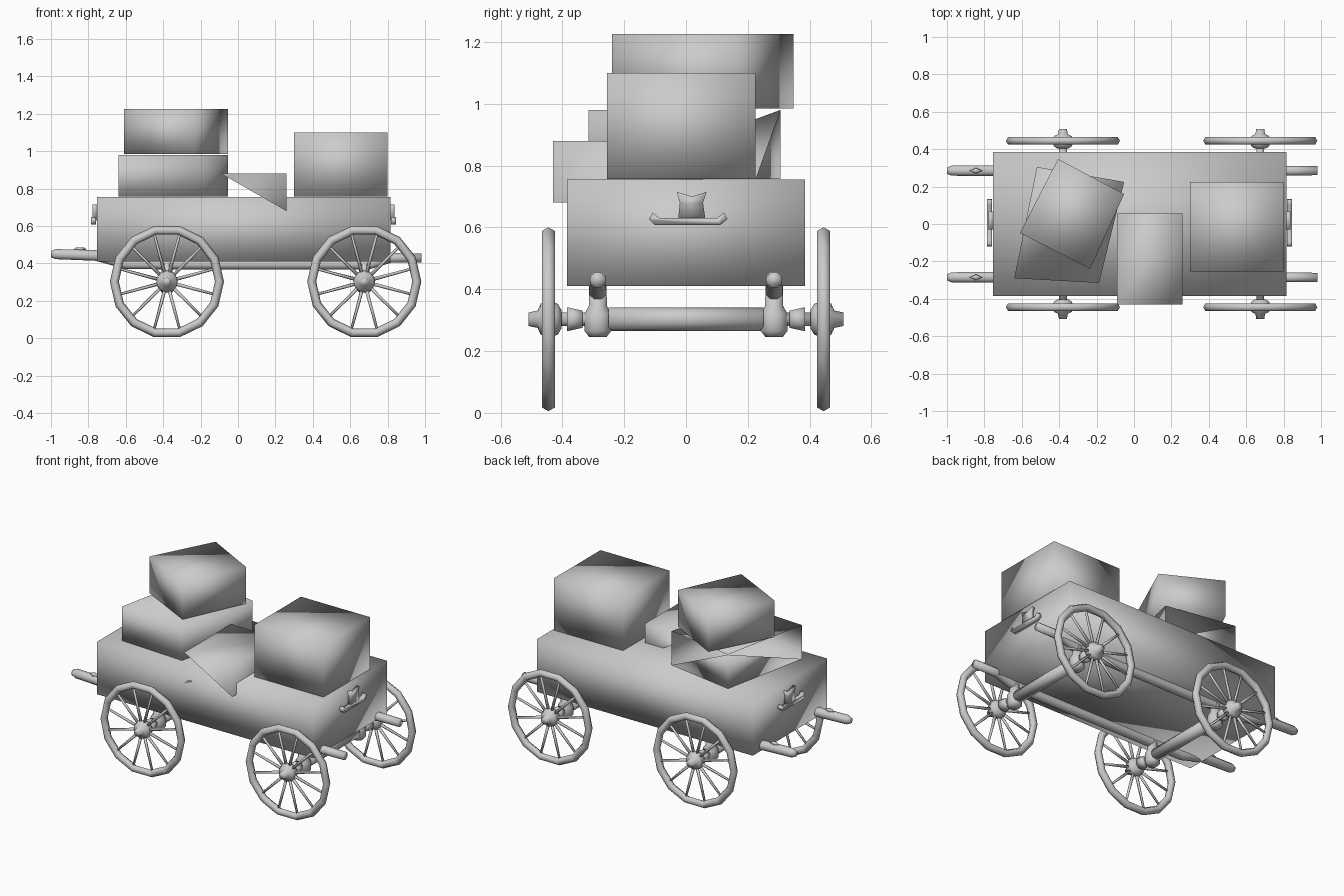
import bpy, bmesh, math
from mathutils import Vector, Matrix

cube = bpy.data.objects.get("Cube")
if cube:
    bpy.data.objects.remove(cube, do_unlink=True)

grey = bpy.data.materials.new("plain grey")
grey.use_nodes = True
COLOUR = (0.6, 0.6, 0.6, 1)
grey.diffuse_color = COLOUR
grey.node_tree.nodes["Principled BSDF"].inputs["Base Color"].default_value = COLOUR


def finish(name, bm, smooth=True):
    bmesh.ops.recalc_face_normals(bm, faces=bm.faces[:])
    mesh = bpy.data.meshes.new(name)
    bm.to_mesh(mesh)
    bm.free()
    for p in mesh.polygons:
        p.use_smooth = smooth
    mesh.materials.append(grey)
    obj = bpy.data.objects.new(name, mesh)
    bpy.context.collection.objects.link(obj)
    return obj


def crate(name, corners, z0, z1, omit=None):
    """Box on four plan corners; omit maps a side to the corner torn away."""
    bm = bmesh.new()
    v = [bm.verts.new((x, y, z)) for z in (z0, z1) for x, y in corners]
    sides = [[i, (i + 1) % 4, (i + 1) % 4 + 4, i + 4] for i in range(4)]
    sides += [[3, 2, 1, 0], [4, 5, 6, 7]]
    for n, side in enumerate(sides):
        bm.faces.new([v[i] for i in side if i != (omit or {}).get(n)])
    return finish(name, bm)


def rect(x0, x1, y0, y1):
    return [(x0, y0), (x1, y0), (x1, y1), (x0, y1)]


def tube(bm, path, radii, sides=8):
    """Closed tube along a path with one radius per point."""
    rings = []
    axis = (Vector(path[-1]) - Vector(path[0])).normalized()
    turn = axis.to_track_quat('Z', 'Y')
    for p, r in zip(path, radii):
        ring = []
        for k in range(sides):
            a = math.tau * (k + 0.5) / sides
            offset = turn @ Vector((r * math.cos(a), r * math.sin(a), 0))
            ring.append(bm.verts.new(Vector(p) + offset))
        rings.append(ring)
    for a, b in zip(rings, rings[1:]):
        for k in range(sides):
            j = (k + 1) % sides
            bm.faces.new((a[k], a[j], b[j], b[k]))
    bm.faces.new(rings[0][::-1])
    bm.faces.new(rings[-1])


# Wagon body
crate("wagon_body", rect(-0.755, 0.815, -0.385, 0.385), 0.41, 0.755)

# Load of crates, two of them broken open
crate("large_crate", rect(0.3, 0.8, -0.255, 0.225), 0.757, 1.1)
crate("lower_crate", [(-0.64, -0.29), (-0.187, -0.315), (-0.053, 0.225), (-0.519, 0.305)],
      0.757, 0.98, {2: 6, 3: 4})
crate("upper_crate", [(-0.61, -0.048), (-0.235, -0.24), (-0.053, 0.16), (-0.406, 0.348)],
      0.985, 1.225)
crate("broken_crate", rect(-0.09, 0.26, -0.43, 0.055), 0.68, 0.88,
      {0: 0, 2: 3, 3: 0, 4: 1})

# Wheels: rim, spokes and hub
AXLE_Z, RIM, RIM_R, SPOKES = 0.303, 0.281, 0.024, 12


def wheel(name, x, side):
    bm = bmesh.new()
    segs, ring_sides = 14, 6
    rim = []
    for i in range(segs):
        a = math.tau * (i + 0.5) / segs
        ring = []
        for k in range(ring_sides):
            b = math.tau * k / ring_sides
            r = RIM + RIM_R * math.cos(b)
            ring.append(bm.verts.new((r * math.sin(a), RIM_R * math.sin(b), r * math.cos(a))))
        rim.append(ring)
    for i in range(segs):
        p, q = rim[i], rim[(i + 1) % segs]
        for k in range(ring_sides):
            j = (k + 1) % ring_sides
            bm.faces.new((p[k], p[j], q[j], q[k]))
    for i in range(SPOKES):
        a = math.tau * (i + 0.5) / SPOKES
        d = Vector((math.sin(a), 0, math.cos(a)))
        tube(bm, [d * 0.04, d * RIM], [0.01, 0.007], 5)
    hub = [(-0.042, 0.03), (-0.03, 0.05), (0, 0.06), (0.025, 0.05), (0.035, 0.028), (0.064, 0.022)]
    tube(bm, [(0, y * side, 0) for y, r in hub], [r for y, r in hub], 10)
    bmesh.ops.translate(bm, verts=bm.verts[:], vec=(x, 0.445 * side, AXLE_Z))
    finish(name, bm)


for end, x in (("rear", -0.38), ("fore", 0.675)):
    for label, side in (("right", -1), ("left", 1)):
        wheel(f"{end}_{label}_wheel", x, side)
    # Axle with thin ends, collars, round joints and posts up to the poles
    bm = bmesh.new()
    tube(bm, [(x, -0.25, AXLE_Z), (x, 0.25, AXLE_Z)], [0.038] * 2, 10)
    tube(bm, [(x, -0.42, AXLE_Z), (x, 0.42, AXLE_Z)], [0.023] * 2, 8)
    for s in (-1, 1):
        tube(bm, [(x, s * 0.335, AXLE_Z), (x, s * 0.385, AXLE_Z)], [0.03, 0.042], 8)
        tube(bm, [(x, s * 0.285, z) for z in (0.245, 0.265, 0.32, 0.345, 0.405)],
             [0.03, 0.047, 0.047, 0.032, 0.03], 8)
    finish(f"{end}_axle", bm)

# Long poles under the body, with a diamond stud near the tail end
for label, s in (("right", -1), ("left", 1)):
    bm = bmesh.new()
    y = 0.285 * s
    tube(bm, [(-1, y, 0.45), (-0.975, y, 0.45), (-0.76, y, 0.443), (-0.6, y, 0.397),
              (0.7, y, 0.395), (0.82, y, 0.43), (0.98, y, 0.43)],
         [0.018, 0.029, 0.031, 0.03, 0.03, 0.028, 0.026], 8)
    finish(f"{label}_pole", bm)
    bm = bmesh.new()
    bmesh.ops.create_cone(bm, cap_ends=True, segments=4, radius1=1, radius2=0.6, depth=1,
                          matrix=Matrix.Translation((-0.845, y, 0.479))
                          @ Matrix.Diagonal((0.037, 0.016, 0.014, 1)))
    finish(f"{label}_pole_stud", bm)

# Tray-shaped handle and bracket on each end of the body
for label, x, s in (("tail", -0.755, -1), ("nose", 0.815, 1)):
    bm = bmesh.new()
    outline = [(-0.1, 0.607), (0.11, 0.607), (0.134, 0.627), (0.122, 0.648),
               (0.1, 0.63), (-0.085, 0.63), (-0.108, 0.648), (-0.12, 0.627)]
    face = bm.faces.new([bm.verts.new((x + s * 0.004, y, z)) for y, z in outline])
    out = bmesh.ops.extrude_face_region(bm, geom=[face])["geom"]
    bmesh.ops.translate(bm, vec=(s * 0.026, 0, 0),
                        verts=[g for g in out if isinstance(g, bmesh.types.BMVert)])
    tray_z, bracket = 0.64, [(-0.025, 0.63), (0.062, 0.63), (0.055, 0.68),
                             (0.067, 0.715), (0.02, 0.7), (-0.03, 0.715), (-0.02, 0.68)]
    face = bm.faces.new([bm.verts.new((x, y, z)) for y, z in bracket])
    out = bmesh.ops.extrude_face_region(bm, geom=[face])["geom"]
    bmesh.ops.translate(bm, vec=(s * 0.022, 0, 0),
                        verts=[g for g in out if isinstance(g, bmesh.types.BMVert)])
    finish(f"{label}_handle", bm)
